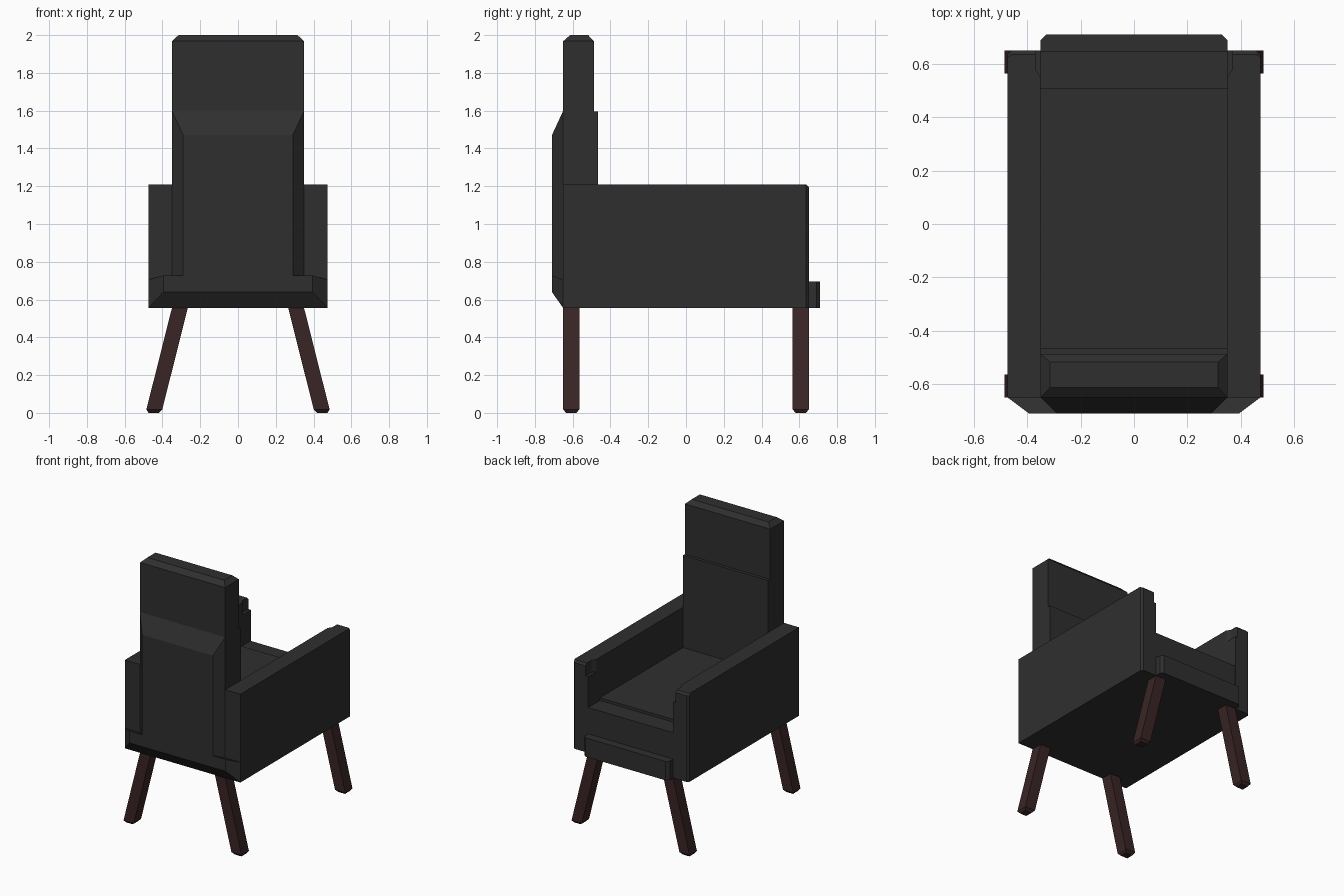
import bpy, bmesh

if "Cube" in bpy.data.objects:
    bpy.data.objects.remove(bpy.data.objects["Cube"])


def material(name, rgb):
    m = bpy.data.materials.new(name)
    m.diffuse_color = (*rgb, 1)
    m.use_nodes = True
    m.node_tree.nodes["Principled BSDF"].inputs["Base Color"].default_value = m.diffuse_color
    return m


fabric = material("charcoal fabric", (0.028, 0.028, 0.028))
wood = material("dark brown wood", (0.042, 0.018, 0.018))


def loft(name, rings, mat):
    """Solid made by joining closed rings of points and capping the ends."""
    bm = bmesh.new()
    loops = [[bm.verts.new(p) for p in ring] for ring in rings]
    n = len(loops[0])
    for a, b in zip(loops, loops[1:]):
        for i in range(n):
            j = (i + 1) % n
            bm.faces.new((a[i], a[j], b[j], b[i]))
    bm.faces.new(loops[0])
    bm.faces.new(loops[-1])
    bmesh.ops.recalc_face_normals(bm, faces=bm.faces)
    me = bpy.data.meshes.new(name)
    bm.to_mesh(me)
    bm.free()
    me.materials.append(mat)
    ob = bpy.data.objects.new(name, me)
    bpy.context.collection.objects.link(ob)
    return ob


def rect(x0, x1, y0, y1, z):
    return [(x0, y0, z), (x1, y0, z), (x1, y1, z), (x0, y1, z)]


def box(name, x0, x1, y0, y1, z0, z1, mat=fabric):
    return loft(name, [rect(x0, x1, y0, y1, z0), rect(x0, x1, y0, y1, z1)], mat)


def back_rect(x, y, z0, z1):
    return [(-x, y, z0), (x, y, z0), (x, y, z1), (-x, y, z1)]


# seat base, raised cushion and front kick strip
box("seat_base", -0.35, 0.35, -0.65, 0.648, 0.555, 0.89)
box("seat_cushion", -0.35, 0.35, -0.48, 0.51, 0.88, 0.91)
strip = [(-0.35, 0.64), (0.35, 0.64), (0.35, 0.69), (0.33, 0.71), (-0.33, 0.71), (-0.35, 0.69)]
loft("front_strip", [[(x, y, z) for x, y in strip] for z in (0.555, 0.695)], fabric)

# backrest with chamfered top, and its lumbar cushion
loft("backrest", [rect(-0.35, 0.35, -0.65, -0.488, 0.6),
                  rect(-0.35, 0.35, -0.65, -0.488, 1.968),
                  rect(-0.315, 0.315, -0.613, -0.518, 2.0)], fabric)
box("back_cushion", -0.35, 0.35, -0.5, -0.465, 0.88, 1.595)

# tapered panels behind the backrest
loft("rear_column", [back_rect(0.35, -0.65, 0.6, 1.6),
                     back_rect(0.29, -0.71, 0.65, 1.47)], fabric)
loft("rear_skirt", [back_rect(0.475, -0.65, 0.555, 0.705),
                    back_rect(0.395, -0.71, 0.64, 0.728)], fabric)

for s, side in ((-1, "left"), (1, "right")):
    # arm: lower slab, and upper part with a narrowed front end
    low = [(0.35, -0.65), (0.475, -0.65), (0.475, 0.635), (0.46, 0.65), (0.35, 0.65)]
    top = [(0.35, -0.65), (0.475, -0.65), (0.475, 0.635), (0.46, 0.65),
           (0.37, 0.65), (0.37, 0.58), (0.35, 0.55)]
    loft(side + "_arm", [[(s * x, y, z) for x, y in low] for z in (0.555, 1.12)], fabric)
    rings = [[(s * x, y, z) for x, y in top] for z in (1.12, 1.195)]
    rings.append([(s * x, min(y, 0.635) if y > 0.64 else min(y, 0.625), 1.21) for x, y in top])
    loft(side + "_arm_top", rings, fabric)

    # splayed legs with chamfered feet
    for y0, end in ((-0.65, "front"), (0.565, "back")):
        def leg_ring(cx, z, c=0.0):
            h = 0.042 - c
            return [(s * x, y, z) for x, y, _ in
                    rect(cx - h, cx + h, y0 + c, y0 + 0.085 - c, 0)]
        loft(f"{side}_{end}_leg", [leg_ring(0.446, 0, 0.015), leg_ring(0.443, 0.018),
                                   leg_ring(0.304, 0.57)], wood)
